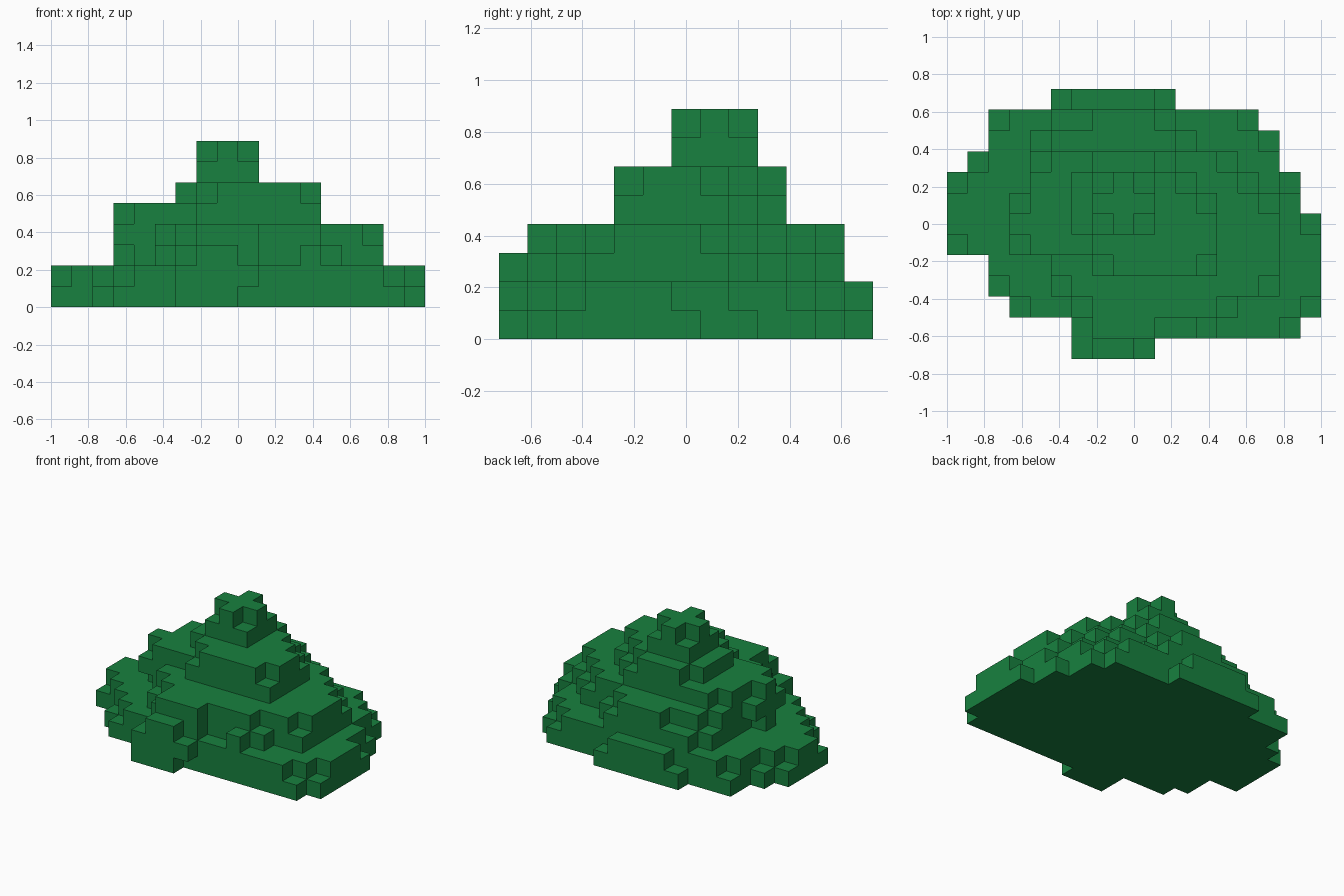
import bpy, bmesh

if "Cube" in bpy.data.objects:
    bpy.data.objects.remove(bpy.data.objects["Cube"])

CELL = 2 / 18          # 18 blocks wide, 13 deep, 8 high
OX, OY = -1.0, -6.5 * CELL

# Each layer: first row from the front, then (first block, last block) per row
LAYERS = [
    (0, [(6, 8), (6, 16), (3, 17), (2, 17), (2, 17), (0, 17), (0, 17),
         (0, 16), (0, 16), (1, 15), (2, 15), (2, 14), (5, 10)]),
    (0, [(6, 9), (6, 15), (4, 16), (3, 17), (2, 17), (1, 17), (0, 16),
         (0, 16), (1, 15), (2, 15), (2, 14), (3, 13), (6, 9)]),
    (0, [(7, 8), (7, 9), (6, 13), (5, 15), (5, 15), (4, 15), (3, 15),
         (4, 15), (4, 14), (4, 13), (4, 11), (5, 10)]),
    (1, [(7, 9), (7, 12), (6, 14), (5, 15), (3, 15), (3, 15), (3, 14),
         (4, 13), (4, 12), (5, 10), (7, 9)]),
    (4, [(7, 12), (4, 12), (3, 12), (4, 12), (4, 11), (5, 10)]),
    (4, [(8, 11), (7, 12), (6, 12), (6, 11), (6, 10), (7, 9)]),
    (6, [(7, 9), (7, 9), (7, 9)]),
    (6, [(8, 8), (7, 9), (8, 8)]),
]

# Corner offsets of each block face, by outward direction
FACES = {
    (1, 0, 0): [(1, 0, 0), (1, 1, 0), (1, 1, 1), (1, 0, 1)],
    (-1, 0, 0): [(0, 0, 0), (0, 0, 1), (0, 1, 1), (0, 1, 0)],
    (0, 1, 0): [(0, 1, 0), (0, 1, 1), (1, 1, 1), (1, 1, 0)],
    (0, -1, 0): [(0, 0, 0), (1, 0, 0), (1, 0, 1), (0, 0, 1)],
    (0, 0, 1): [(0, 0, 1), (1, 0, 1), (1, 1, 1), (0, 1, 1)],
    (0, 0, -1): [(0, 0, 0), (0, 1, 0), (1, 1, 0), (1, 0, 0)],
}

blocks = {(i, first + r, k)
          for k, (first, rows) in enumerate(LAYERS)
          for r, (a, b) in enumerate(rows)
          for i in range(a, b + 1)}
blocks.add((12, 1, 2))  # lone block on the front ledge

# Stepped mound: only the outside faces of the blocks
bm = bmesh.new()
corners = {}


def corner(i, j, k):
    if (i, j, k) not in corners:
        corners[i, j, k] = bm.verts.new((OX + i * CELL, OY + j * CELL, k * CELL))
    return corners[i, j, k]


for i, j, k in sorted(blocks):
    for (dx, dy, dz), quad in FACES.items():
        if (i + dx, j + dy, k + dz) not in blocks:
            bm.faces.new([corner(i + a, j + b, k + c) for a, b, c in quad])

mesh = bpy.data.meshes.new("stepped_mound")
bm.to_mesh(mesh)
bm.free()

# Single leaf green
green = bpy.data.materials.new("leaf green")
green.diffuse_color = (0.009, 0.22, 0.05, 1)
green.use_nodes = True
green.node_tree.nodes["Principled BSDF"].inputs["Base Color"].default_value = green.diffuse_color
mesh.materials.append(green)

mound = bpy.data.objects.new("stepped_mound", mesh)
bpy.context.collection.objects.link(mound)
